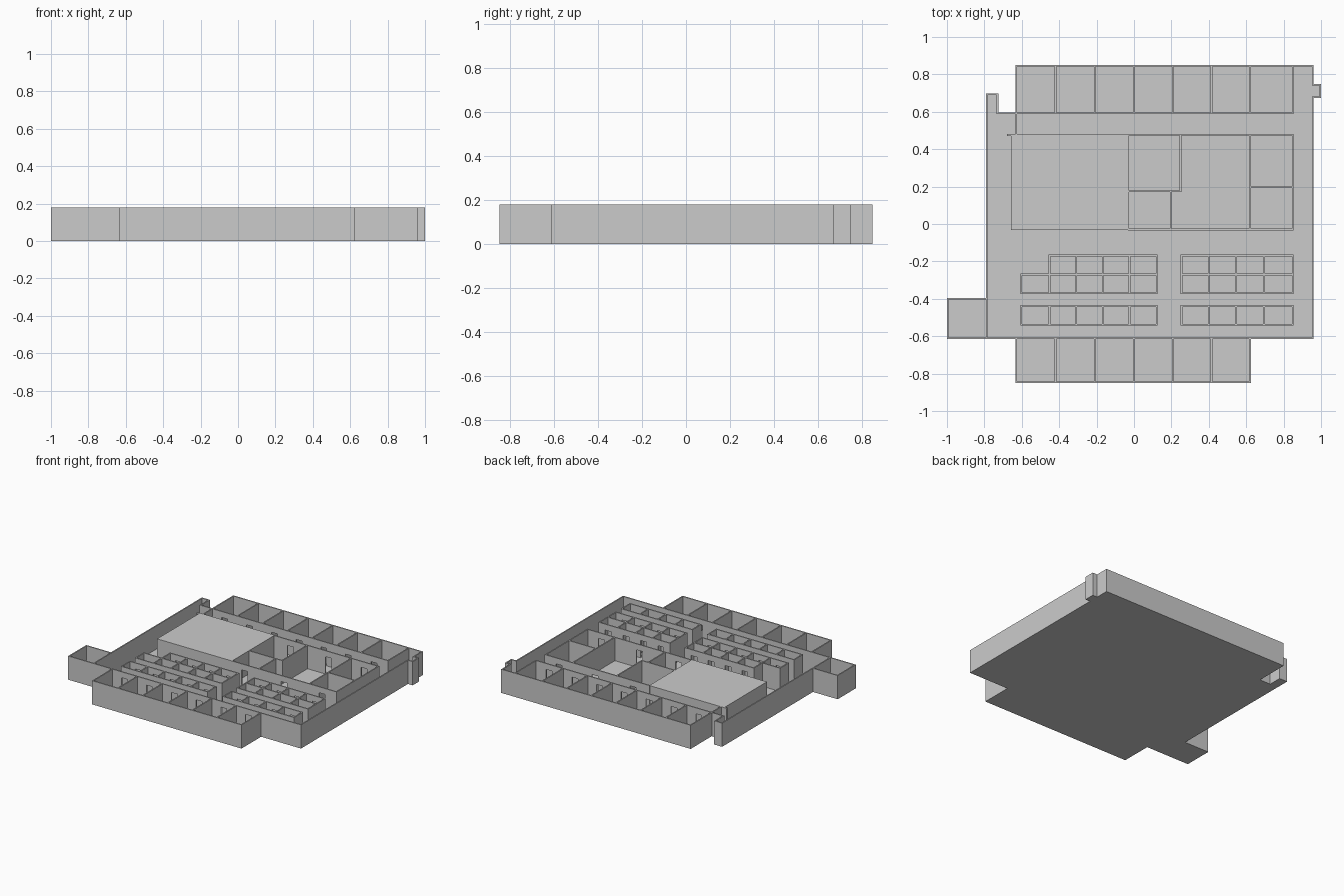
import bpy, bmesh

if "Cube" in bpy.data.objects:
    bpy.data.objects.remove(bpy.data.objects["Cube"])

H, T, FL = 0.18, 0.009, 0.003      # wall height, wall thickness, floor thickness
DW, DH = 0.05, 0.135               # doorway width and height


def box(bm, x0, x1, y0, y1, z0, z1):
    vs = bmesh.ops.create_cube(bm, size=1)["verts"]
    bmesh.ops.scale(bm, vec=(x1 - x0, y1 - y0, z1 - z0), verts=vs)
    bmesh.ops.translate(bm, vec=((x0 + x1) / 2, (y0 + y1) / 2, (z0 + z1) / 2), verts=vs)


def finish(bm, name):
    me = bpy.data.meshes.new(name)
    bm.to_mesh(me)
    bm.free()
    bpy.context.collection.objects.link(bpy.data.objects.new(name, me))


def wall_y(bm, x, y0, y1):
    """Wall running along y."""
    box(bm, x - T / 2, x + T / 2, y0 - T / 2, y1 + T / 2, 0, H)


def wall_x(bm, y, x0, x1, doors=()):
    """Wall running along x, with doorways under a lintel."""
    start = x0 - T / 2
    for d in doors:
        box(bm, start, d - DW / 2, y - T / 2, y + T / 2, 0, H)
        box(bm, d - DW / 2, d + DW / 2, y - T / 2, y + T / 2, DH, H)
        start = d + DW / 2
    box(bm, start, x1 + T / 2, y - T / 2, y + T / 2, 0, H)


def middles(xs):
    return [(a + b) / 2 for a, b in zip(xs, xs[1:])]


# floor slabs
bm = bmesh.new()
for r in [(-0.79, 0.96, -0.61, 0.592), (-0.63, 0.96, 0.592, 0.85), (-0.63, 0.62, -0.85, -0.61),
          (-1, -0.79, -0.61, -0.396), (-0.79, -0.73, 0.592, 0.695), (0.96, 1, 0.675, 0.747)]:
    box(bm, *r, 0, FL)
finish(bm, "floor")

# outer walls with the side box and two small niches
bm = bmesh.new()
L, R = -0.788, 0.956
wall_y(bm, L, -0.61, 0.693)
wall_x(bm, 0.693, L, -0.73)
wall_y(bm, -0.73, 0.592, 0.693)
wall_x(bm, 0.592, -0.73, -0.63)
wall_y(bm, R, -0.61, 0.677)
wall_y(bm, R, 0.745, 0.8455)
wall_x(bm, 0.677, R, 0.9955)
wall_x(bm, 0.745, R, 0.9955)
wall_y(bm, 0.9955, 0.677, 0.745)
wall_x(bm, -0.61, -0.9955, -0.63)
wall_x(bm, -0.61, 0.62, R)
wall_y(bm, -0.9955, -0.61, -0.4)
wall_x(bm, -0.4, -0.9955, L)
wall_x(bm, 0.8455, -0.63, R)
wall_x(bm, -0.8455, -0.63, 0.62)
finish(bm, "outer_walls")

# back row and front row of rooms
cols = [-0.63, -0.42, -0.21, 0.0, 0.207, 0.414, 0.62, 0.848]
bm = bmesh.new()
for x in cols:
    wall_y(bm, x, 0.592, 0.8455)
wall_x(bm, 0.592, cols[0], cols[-1], middles(cols))
wall_y(bm, -0.63, 0.48, 0.592)
finish(bm, "back_rooms")
bm = bmesh.new()
for x in cols[:-1]:
    wall_y(bm, x, -0.8455, -0.61)
wall_x(bm, -0.61, cols[0], cols[-2], middles(cols[:-1]))
finish(bm, "front_rooms")

# closed core block with its small corner bump
bm = bmesh.new()
box(bm, -0.658, -0.028, -0.033, 0.482, 0, H)
box(bm, -0.68, -0.658, 0.47, 0.482, 0, H)
finish(bm, "core_block")

# open rooms beside the core
bm = bmesh.new()
wall_x(bm, 0.478, -0.028, 0.848, [0.11, 0.43, 0.73])
wall_x(bm, -0.029, -0.028, 0.848, [0.08, 0.41, 0.73])
wall_x(bm, 0.175, -0.028, 0.249)
wall_x(bm, 0.196, 0.62, 0.848)
wall_y(bm, 0.196, -0.029, 0.175)
wall_y(bm, 0.249, 0.175, 0.478)
wall_y(bm, 0.62, -0.029, 0.478)
wall_y(bm, 0.848, -0.029, 0.478)
finish(bm, "core_rooms")

# rows of small cells
left = [-0.602, -0.452, -0.308, -0.167, -0.024, 0.121]
right = [0.254, 0.4, 0.545, 0.695, 0.848]
for side, xs, skip in (("left", left, 1), ("right", right, 0)):
    bm = bmesh.new()
    up = xs[skip:]
    for x in up:
        wall_y(bm, x, -0.27, -0.168)
    for x in xs:
        wall_y(bm, x, -0.37, -0.27)
        wall_y(bm, x, -0.539, -0.438)
    wall_x(bm, -0.168, up[0], up[-1], middles(up))
    wall_x(bm, -0.27, xs[0], xs[-1])
    wall_x(bm, -0.37, xs[0], xs[-1], middles(xs))
    wall_x(bm, -0.438, xs[0], xs[-1], middles(xs))
    wall_x(bm, -0.539, xs[0], xs[-1])
    finish(bm, side + "_cells")
